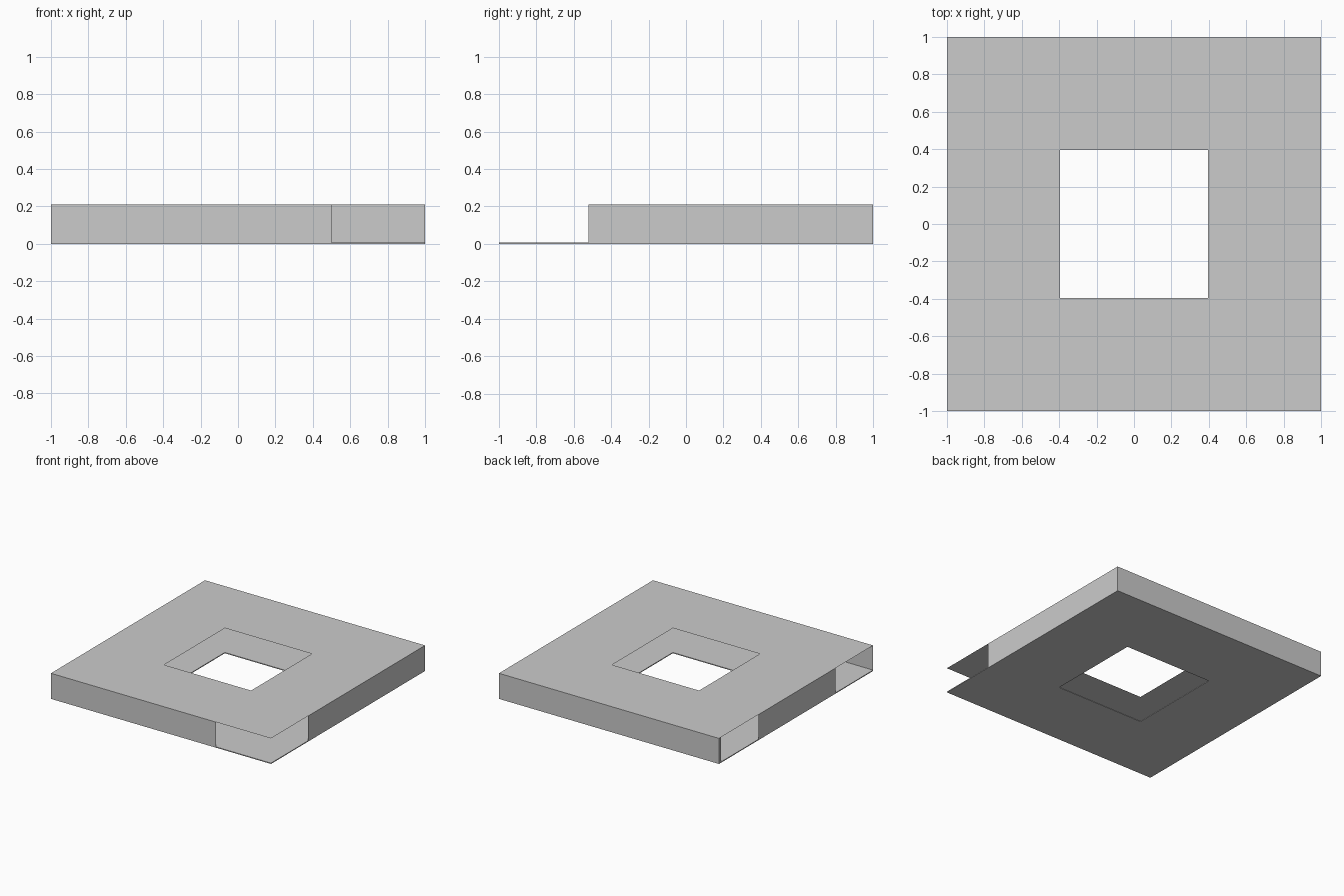
import bpy, bmesh

if "Cube" in bpy.data.objects:
    bpy.data.objects.remove(bpy.data.objects["Cube"])

HEIGHT = 0.21      # top of the roof sheet
FLOOR = 0.007      # thickness of the floor slab
HOLE = 0.395       # half width of the courtyard opening


def make_object(name, bm):
    mesh = bpy.data.meshes.new(name)
    bm.to_mesh(mesh)
    bm.free()
    obj = bpy.data.objects.new(name, mesh)
    bpy.context.collection.objects.link(obj)
    return obj


def square_ring(name, z, inner, thickness=0.0):
    """Flat square sheet with a square hole, optionally thickened upward."""
    bm = bmesh.new()
    corners = [(-1, -1), (1, -1), (1, 1), (-1, 1)]
    outside = [bm.verts.new((x, y, z)) for x, y in corners]
    inside = [bm.verts.new((x * inner, y * inner, z)) for x, y in corners]
    for i in range(4):
        j = (i + 1) % 4
        bm.faces.new((outside[i], outside[j], inside[j], inside[i]))
    bmesh.ops.dissolve_limit(bm, angle_limit=0.01, verts=bm.verts[:], edges=[])
    if thickness:
        result = bmesh.ops.extrude_face_region(bm, geom=bm.faces[:], use_keep_orig=True)
        moved = [g for g in result["geom"] if isinstance(g, bmesh.types.BMVert)]
        bmesh.ops.translate(bm, verts=moved, vec=(0, 0, thickness))
        bmesh.ops.recalc_face_normals(bm, faces=bm.faces[:])
    return make_object(name, bm)


def wall(name, path):
    """Thin wall sheet standing on a plan path."""
    bm = bmesh.new()
    low = [bm.verts.new((x, y, 0)) for x, y in path]
    high = [bm.verts.new((x, y, HEIGHT)) for x, y in path]
    for i in range(len(path) - 1):
        bm.faces.new((low[i], low[i + 1], high[i + 1], high[i]))
    return make_object(name, bm)


# Floor and roof, both open over the courtyard
square_ring("floor", 0, 0.4, FLOOR)
square_ring("roof", HEIGHT, HOLE)

# Outer walls, leaving the front right corner and two left doorways open
wall("front_wall", [(-1, -1), (0.5, -1)])
wall("right_and_back_wall", [(1, -0.52), (1, 1), (-1, 1), (-1, 0.975)])
wall("left_wall", [(-1, 0.49), (-1, -0.51)])
